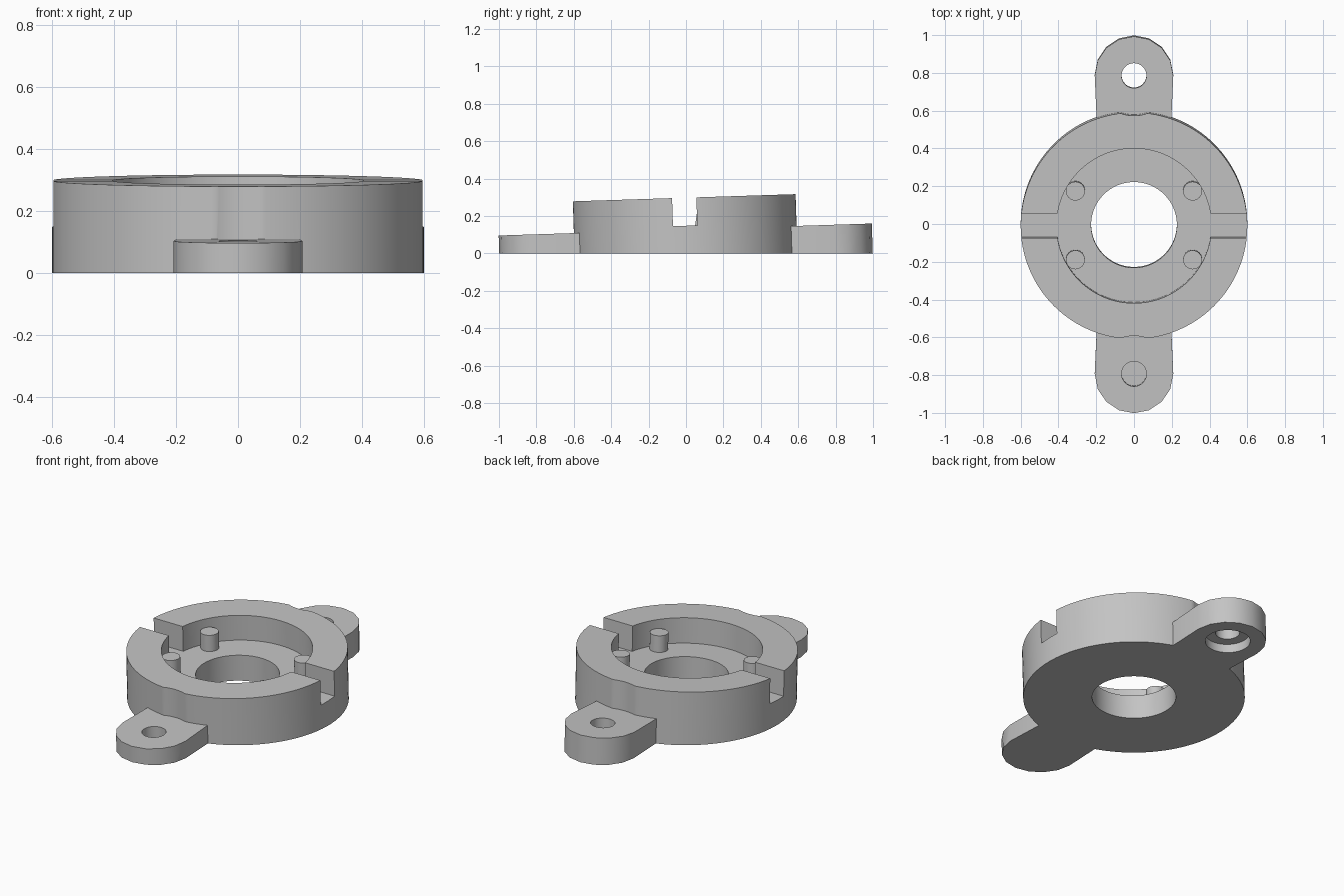
import bpy, bmesh, math
from mathutils import Matrix

old = bpy.data.objects.get("Cube")
if old:
    bpy.data.objects.remove(old, do_unlink=True)

TILT = Matrix.Rotation(math.radians(1.84), 4, 'X')
TOP, FLOOR, EAR_TOP, EAR_Y = 0.298, 0.148, 0.128, 0.79
LOW, HIGH = -0.15, 0.6

grey = bpy.data.materials.new("plain grey")
grey.use_nodes = True
grey.diffuse_color = (0.55, 0.55, 0.55, 1)
grey.node_tree.nodes["Principled BSDF"].inputs["Base Color"].default_value = (0.55, 0.55, 0.55, 1)


def prism(name, outline, z0, z1, tilted=True):
    """Extrude a flat outline from z0 to z1, leaning with the tilted housing."""
    bm = bmesh.new()
    face = bm.faces.new([bm.verts.new((x, y, z0)) for x, y in outline])
    grown = bmesh.ops.extrude_face_region(bm, geom=[face])["geom"]
    for v in grown:
        if isinstance(v, bmesh.types.BMVert):
            v.co.z = z1
    bmesh.ops.recalc_face_normals(bm, faces=bm.faces)
    if tilted:
        bm.transform(TILT)
    mesh = bpy.data.meshes.new(name)
    bm.to_mesh(mesh)
    bm.free()
    mesh.materials.append(grey)
    ob = bpy.data.objects.new(name, mesh)
    bpy.context.collection.objects.link(ob)
    return ob


def circle(r, x=0, y=0, n=96):
    return [(x + r * math.cos(2 * math.pi * i / n), y + r * math.sin(2 * math.pi * i / n))
            for i in range(n)]


def box(w, h):
    return [(-w, -h), (w, -h), (w, h), (-w, h)]


def combine(target, tool, operation):
    """Apply a boolean and discard the tool."""
    mod = target.modifiers.new("shape", 'BOOLEAN')
    mod.object, mod.operation, mod.solver = tool, operation, 'EXACT'
    bpy.context.view_layer.objects.active = target
    bpy.ops.object.modifier_apply(modifier=mod.name)
    bpy.data.objects.remove(tool, do_unlink=True)


# Round housing, with the recess, bore and cross slot
housing = prism("ring_housing", circle(0.6, n=128), LOW, TOP)
combine(housing, prism("recess", circle(0.41), FLOOR, HIGH), 'DIFFERENCE')
combine(housing, prism("slot", box(0.8, 0.065), FLOOR, HIGH), 'DIFFERENCE')

for side in (-1, 1):
    # Screw head clearance in the housing wall
    combine(housing, prism("clearance", circle(0.207, 0, side * EAR_Y, 64), EAR_TOP, HIGH),
            'DIFFERENCE')
    # Mounting ear with a faceted round end
    arc = [(0.208 * math.cos(math.pi * i / 8), side * (EAR_Y + 0.208 * math.sin(math.pi * i / 8)))
           for i in range(9)]
    ear = prism("ear", [(0.195, side * 0.5)] + arc + [(-0.195, side * 0.5)], LOW, EAR_TOP)
    combine(housing, ear, 'UNION')

combine(housing, prism("bore", circle(0.227), -1, 1), 'DIFFERENCE')
for side in (-1, 1):
    # Bolt hole and counterbore from below
    combine(housing, prism("bolt_hole", circle(0.066, 0, side * EAR_Y, 40), -1, 1), 'DIFFERENCE')
    combine(housing, prism("counterbore", circle(0.122, 0, side * EAR_Y, 48), -1, 0.029), 'DIFFERENCE')

# Level underside
combine(housing, prism("ground_cut", box(2, 2), -2, 0, tilted=False), 'DIFFERENCE')

# Four locating pins standing on the recess floor
pins = [prism("locating_pin", circle(0.05, sx * 0.31, sy * 0.182, 32), FLOOR - 0.02, 0.246)
        for sx in (-1, 1) for sy in (-1, 1)]

for ob in [housing] + pins:
    bpy.ops.object.select_all(action='DESELECT')
    ob.select_set(True)
    bpy.context.view_layer.objects.active = ob
    bpy.ops.object.shade_smooth_by_angle(angle=math.radians(30))
